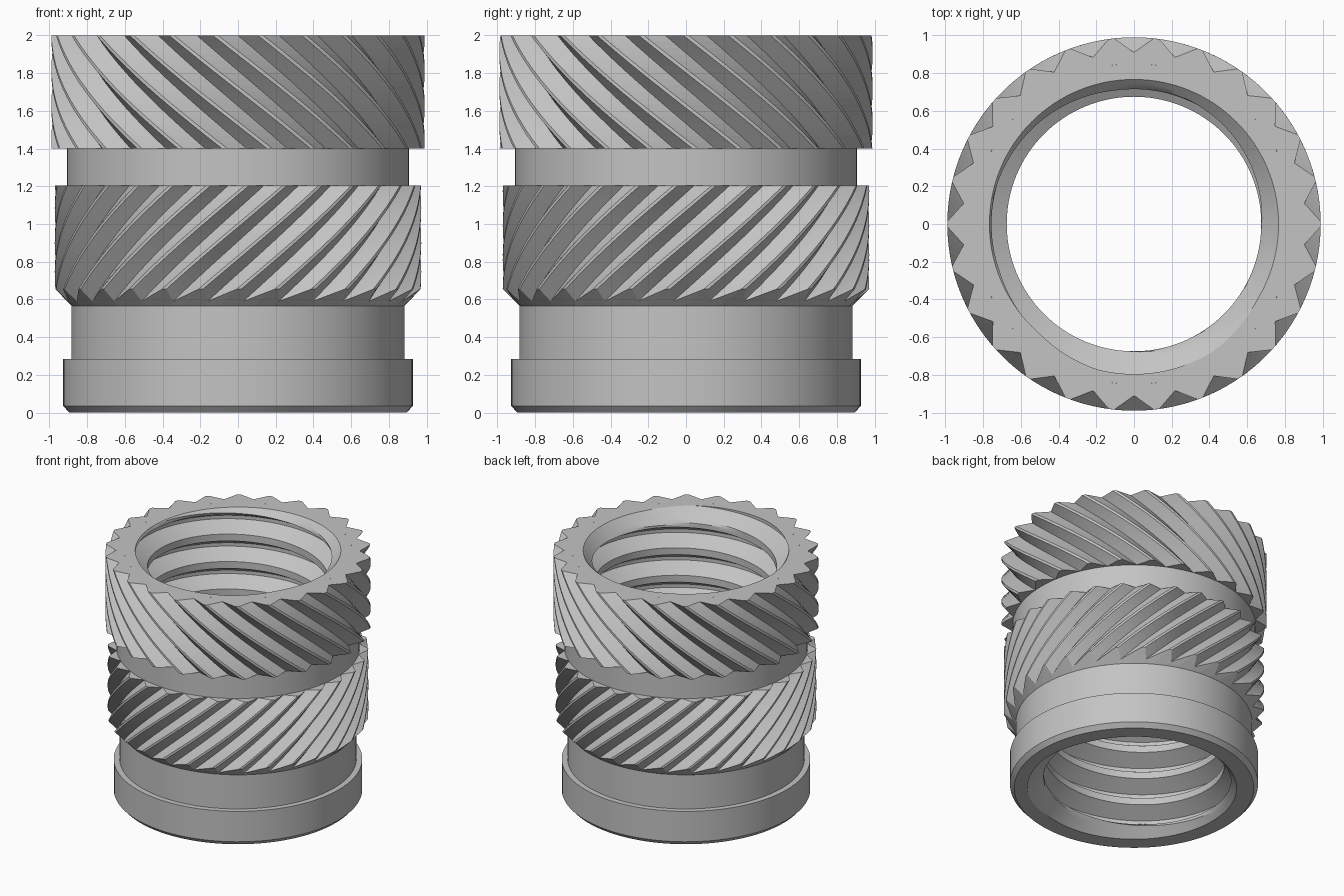
import bpy
import bmesh
from math import sin, cos, pi, radians

cube = bpy.data.objects.get("Cube")
if cube:
    bpy.data.objects.remove(cube, do_unlink=True)

GREY = (0.55, 0.55, 0.55, 1)
metal = bpy.data.materials.new("grey_metal")
metal.use_nodes = True
metal.diffuse_color = GREY
metal.node_tree.nodes["Principled BSDF"].inputs["Base Color"].default_value = GREY

HEIGHT = 2.0
CAP = 0.85        # radius where the end faces meet the threaded bore part


def polar(r, a, z):
    return (r * cos(a), r * sin(a), z)


def build(name, columns, smooth, flip=False):
    """Skin neighbouring vertex columns; the last column meets the first."""
    bm = bmesh.new()
    cols = [[bm.verts.new(p) for p in col] for col in columns]
    for a, b in zip(cols, cols[1:]):
        for j in range(len(a) - 1):
            quad = [a[j], b[j], b[j + 1], a[j + 1]]
            bm.faces.new(quad[::-1] if flip else quad)
    bmesh.ops.remove_doubles(bm, verts=bm.verts, dist=0.0004)
    bmesh.ops.dissolve_degenerate(bm, edges=bm.edges, dist=0.0004)
    mesh = bpy.data.meshes.new(name)
    bm.to_mesh(mesh)
    bm.free()
    mesh.materials.append(metal)
    obj = bpy.data.objects.new(name, mesh)
    bpy.context.collection.objects.link(obj)
    if smooth:
        bpy.ops.object.select_all(action='DESELECT')
        obj.select_set(True)
        bpy.context.view_layer.objects.active = obj
        bpy.ops.object.shade_smooth_by_angle(angle=radians(25))


def lathe(name, profile, steps=128):
    angles = [2 * pi * i / steps for i in range(steps + 1)]
    build(name, [[polar(r, a, z) for r, z in profile] for a in angles], True)


def knurl(name, z0, z1, outer, root, twist, z_ref, teeth, neck=None, rows=18):
    """Ring with helical V grooves; neck gives a 45 degree lower chamfer."""
    pitch = 2 * pi / teeth
    columns = []
    for t in range(teeth):
        for share, r in ((0, root), (0.44, outer), (0.56, outer)):
            base = (t + share) * pitch - pi / 2
            start = z0 + (r - neck if neck else 0)
            path = [(r, start + (z1 - start) * i / rows) for i in range(rows + 1)]
            if neck:
                path.insert(0, (neck, z0))
            path = [(CAP, z0)] + path + [(CAP, z1)]
            columns.append([polar(q, base + twist * (z - z_ref), z) for q, z in path])
    build(name, columns + columns[:1], False)


# Plain turned body: bottom rim, pilot flange, lower neck, upper neck
lathe("pilot_flange", [(CAP, 0), (0.895, 0), (0.927, 0.035),
                       (0.927, 0.285), (0.883, 0.285)])
lathe("lower_neck", [(0.883, 0.285), (0.883, 0.565)])
lathe("upper_neck", [(0.908, 1.205), (0.908, 1.4)])

# Knurled bands twisting in opposite directions
knurl("lower_knurl", 0.565, 1.205, 0.972, 0.908, radians(70), 0.565, 30, neck=0.883)
knurl("upper_knurl", 1.4, HEIGHT, 0.99, 0.91, -radians(74), HEIGHT, 26)

# Threaded bore with a countersink and flat end ring at both ends
MOUTH = 0.767
MINOR = 0.675
PITCH = 0.226
DEPTH = 0.121
CREST = 1 / 4     # share of the pitch taken by the inner land
SLOPE = 5 / 16    # share taken by each flank
START = 0.45      # turn at which the thread begins
CUTS = 3


def thread_radius(f):
    if f < CREST:
        return MINOR
    rise = (f - CREST) / SLOPE
    fall = (1 - f) / SLOPE
    return MINOR + DEPTH * min(rise, fall, 1)


corners = [0, CREST, CREST + SLOPE, 1 - SLOPE, 1]
shares = [a + (b - a) * i / CUTS for a, b in zip(corners, corners[1:])
          for i in range(CUTS)]


def bore_column(a):
    turn = a / (2 * pi) + START
    column = [polar(CAP, a, 0)]
    for k in range(-2, 10):
        for f in shares:
            z = min(max(PITCH * (k + f + turn), 0), HEIGHT)
            phase = (z / PITCH - turn) % 1
            mouth = MOUTH - min(z, HEIGHT - z)
            r = max(thread_radius(phase), mouth)
            column.append(polar(r, a, z))
    return column + [polar(CAP, a, HEIGHT)]


STEPS = 128
build("threaded_bore", [bore_column(2 * pi * i / STEPS) for i in range(STEPS + 1)],
      True, flip=True)
